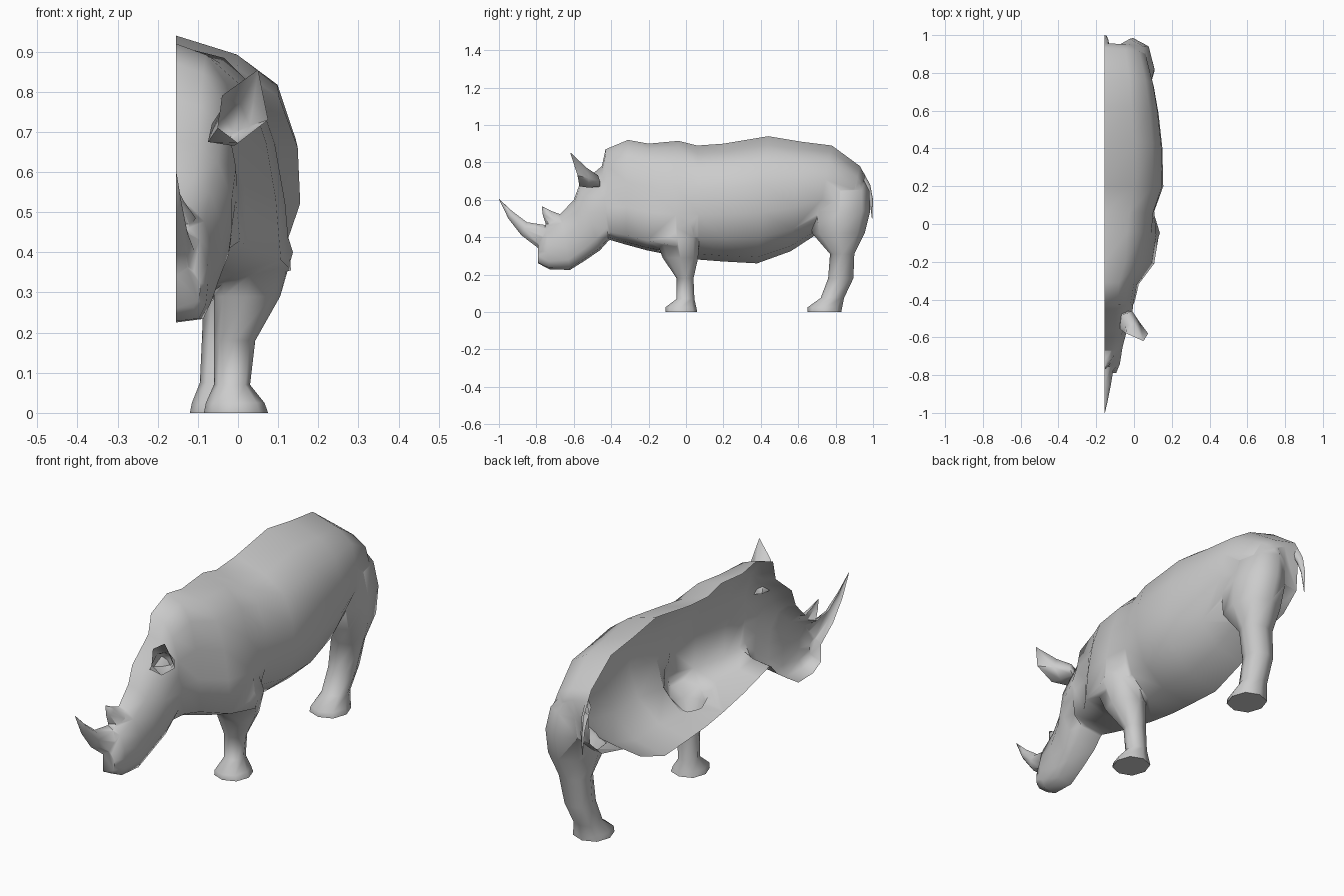
import bpy, bmesh
from math import cos, sin, tau, copysign
from mathutils import Vector

cube = bpy.data.objects.get("Cube")
if cube:
    bpy.data.objects.remove(cube, do_unlink=True)

CUT = -0.155  # mid plane: only the left half of the animal is kept

hide = bpy.data.materials.new("grey_hide")
hide.use_nodes = True
hide.diffuse_color = (0.6, 0.6, 0.6, 1)
hide.node_tree.nodes["Principled BSDF"].inputs["Base Color"].default_value = (0.6, 0.6, 0.6, 1)

# Half cross-sections from top to bottom: (share of half width, share of height)
HEAD = [(0, 1), (.4, .96), (.75, .84), (1, .58), (1, .38), (.94, .18), (.72, .03), (0, 0)]
CHEST = [(0, 1), (.42, .95), (.7, .82), (.86, .6), (.95, .36), (1, .09), (.55, .025), (0, 0)]
BELLY = [(0, 1), (.5, .93), (.83, .82), (.98, .62), (1, .4), (.86, .2), (.5, .05), (0, 0)]
HORN = [(0, 1), (.7, .85), (1, .5), (.7, .15), (0, 0)]


def skin(name, rings, close_end=True):
    """Join rings of equal length into one surface."""
    bm = bmesh.new()
    loops = [[bm.verts.new(p) for p in ring] for ring in rings]
    n = len(loops[0])
    for a, b in zip(loops, loops[1:]):
        for i in range(n):
            j = (i + 1) % n
            bm.faces.new((a[i], a[j], b[j], b[i]))
    bm.faces.new(loops[0])
    if close_end:
        bm.faces.new(loops[-1])
    bmesh.ops.recalc_face_normals(bm, faces=bm.faces)
    mesh = bpy.data.meshes.new(name)
    bm.to_mesh(mesh)
    bm.free()
    obj = bpy.data.objects.new(name, mesh)
    bpy.context.collection.objects.link(obj)
    mesh.materials.append(hide)
    return obj


def slice_ring(top, bottom, width, profile):
    """Symmetric ring between a top and a bottom point (y, z)."""
    t, b = Vector(top), Vector(bottom)
    half = [(w * width, b.lerp(t, h)) for w, h in profile]
    right = [(-x, p) for x, p in half[-2:0:-1]]
    return [(CUT + x, p.x, p.y) for x, p in half + right]


def leg_ring(z, front, back, inner, outer, sides=8):
    """Rounded horizontal ring filling the given extents."""
    ring = []
    for i in range(sides):
        a = tau * i / sides
        c, s = [copysign(abs(v) ** .9, v) for v in (cos(a), sin(a))]
        ring.append(((inner + outer) / 2 + c * (outer - inner) / 2,
                     (front + back) / 2 + s * (back - front) / 2, z))
    return ring


def halve(obj):
    """Open the part along the mid plane."""
    bm = bmesh.new()
    bm.from_mesh(obj.data)
    bmesh.ops.bisect_plane(bm, geom=bm.verts[:] + bm.edges[:] + bm.faces[:], dist=1e-5,
                           plane_co=(CUT, 0, 0), plane_no=(1, 0, 0), clear_inner=True)
    bm.to_mesh(obj.data)
    bm.free()


def smooth(obj, angle):
    bpy.ops.object.select_all(action='DESELECT')
    obj.select_set(True)
    bpy.context.view_layer.objects.active = obj
    bpy.ops.object.shade_smooth_by_angle(angle=angle)


# Head, neck, trunk and rump as one loft
body = skin("body", [slice_ring(*s) for s in (
    ((-.79, .37), (-.79, .26), .06, HEAD),
    ((-.75, .47), (-.73, .228), .08, HEAD),
    ((-.67, .525), (-.62, .225), .095, HEAD),
    ((-.60, .60), (-.54, .275), .115, HEAD),
    ((-.57, .68), (-.46, .33), .14, HEAD),
    ((-.45, .78), (-.415, .38), .15, HEAD),
    ((-.43, .87), (-.405, .385), .16, CHEST),
    ((-.31, .92), (-.32, .36), .18, CHEST),
    ((-.20, .90), (-.21, .33), .262, CHEST),
    ((-.04, .915), (-.06, .30), .287, CHEST),
    ((.06, .89), (.07, .28), .262, BELLY),
    ((.20, .90), (.20, .27), .31, BELLY),
    ((.44, .94), (.38, .26), .305, BELLY),
    ((.62, .91), (.56, .325), .285, BELLY),
    ((.78, .89), (.69, .41), .26, BELLY),
    ((.93, .78), (.85, .45), .22, BELLY),
    ((.955, .735), (.94, .53), .16, BELLY))])

# Legs: height, front, back, inner side, outer side
front_leg = skin("front_leg", [leg_ring(*r) for r in (
    (0, -.11, .06, -.085, .075),
    (.025, -.11, .055, -.08, .066),
    (.07, -.05, .045, -.06, .03),
    (.18, -.05, .04, -.06, .043),
    (.29, -.125, .065, -.06, .105),
    (.40, -.165, .07, -.06, .137),
    (.50, -.14, .04, -.03, .105))])
hind_leg = skin("hind_leg", [leg_ring(*r) for r in (
    (0, .65, .83, -.12, .05),
    (.025, .65, .835, -.115, .045),
    (.075, .72, .845, -.095, .025),
    (.18, .76, .895, -.09, .04),
    (.31, .77, .90, -.085, .07),
    (.42, .675, .955, -.11, .11),
    (.54, .655, .985, -.12, .108),
    (.65, .67, .98, -.125, .08),
    (.74, .72, .935, -.12, .01))])

# Horns and tail taper to a point
front_horn = skin("front_horn", [slice_ring(*s, HORN) for s in (
    ((-.72, .46), (-.775, .33), .05),
    ((-.85, .48), (-.88, .41), .03),
    ((-.93, .54), (-.95, .50), .015),
    ((-1, .605), (-1, .603), .001))])
rear_horn = skin("rear_horn", [slice_ring(*s, HORN) for s in (
    ((-.65, .515), (-.745, .455), .05),
    ((-.72, .54), (-.765, .515), .02),
    ((-.77, .565), (-.771, .563), .001))])
tail = skin("tail", [slice_ring(*s, HORN) for s in (
    ((.95, .745), (.93, .70), .025),
    ((.985, .68), (.96, .65), .02),
    ((1, .60), (.98, .60), .013),
    ((.996, .50), (.994, .50), .002))])

# Fuse legs and horns into the trunk so the hollow half shows no inner walls
limbs = (front_leg, hind_leg, front_horn, rear_horn)
for limb in limbs:
    union = body.modifiers.new("join_" + limb.name, 'BOOLEAN')
    union.operation = 'UNION'
    union.solver = 'EXACT'
    union.object = limb
graph = bpy.context.evaluated_depsgraph_get()
fused = bpy.data.meshes.new_from_object(body.evaluated_get(graph))
body.modifiers.clear()
body.data = fused
for limb in limbs:
    bpy.data.objects.remove(limb, do_unlink=True)

# Ear: a pointed open cup
ear = skin("ear", [
    [(-.03, -.47, .73), (-.065, -.48, .72), (-.07, -.47, .68), (-.03, -.46, .67), (-.01, -.46, .70)],
    [(.005, -.53, .77), (-.045, -.54, .75), (-.075, -.555, .675), (-.01, -.52, .665), (.03, -.52, .715)],
    [(.05, -.62, .855), (-.04, -.58, .79), (-.05, -.575, .71), (0, -.57, .672), (.075, -.58, .73)],
], close_end=False)

for part in (body, tail):
    halve(part)
for part in (body, tail, ear):
    smooth(part, 1.2)
